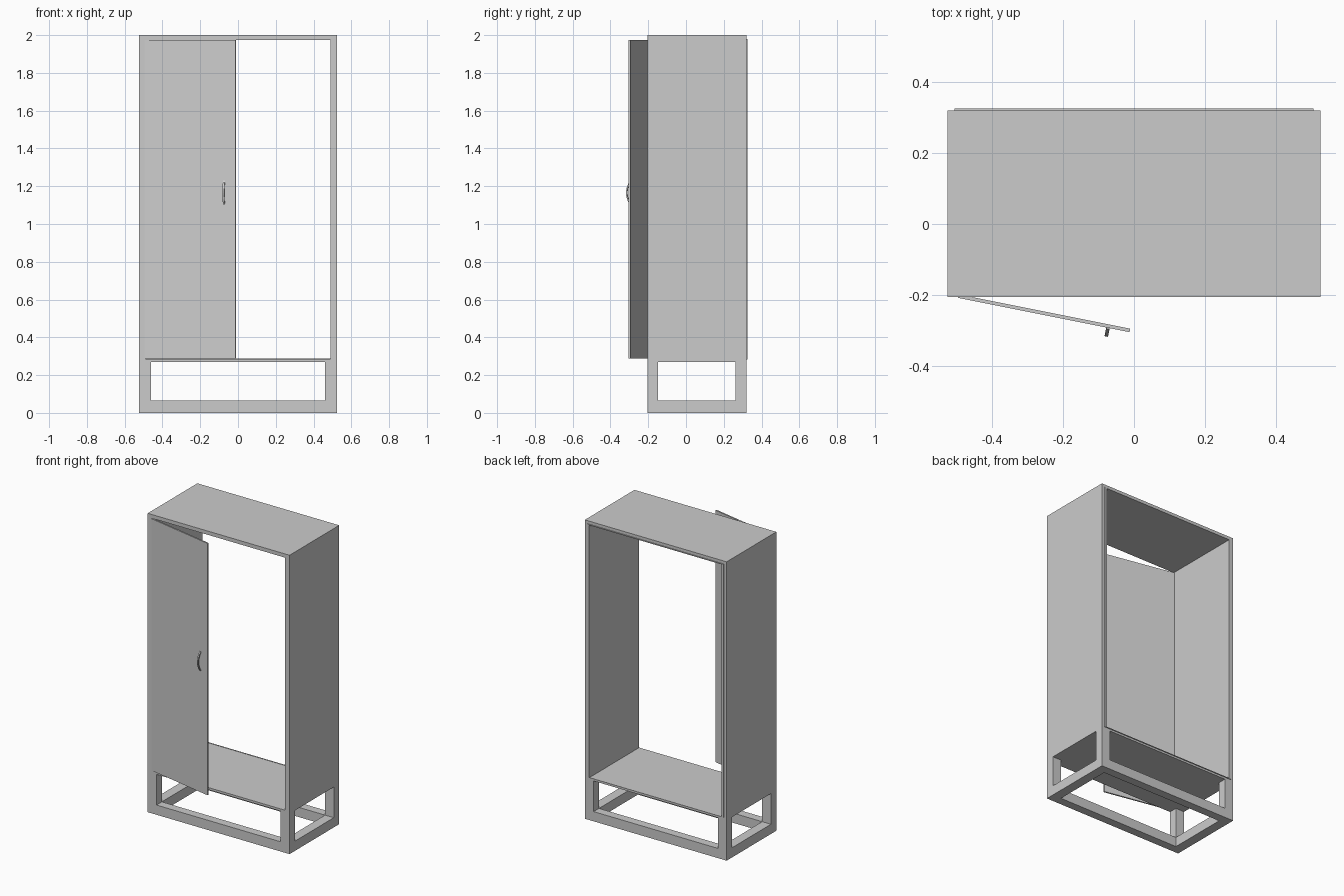
import bpy, bmesh, math
from mathutils import Matrix

if "Cube" in bpy.data.objects:
    bpy.data.objects.remove(bpy.data.objects["Cube"])

X, YF, YB, H = 0.525, -0.205, 0.32, 2.0   # carcass half width, front, back, height
FLOOR, CEIL, BAR = 0.27, 1.975, 0.065


def make(name, bm, matrix=None):
    bmesh.ops.recalc_face_normals(bm, faces=bm.faces)
    me = bpy.data.meshes.new(name)
    bm.to_mesh(me)
    bm.free()
    ob = bpy.data.objects.new(name, me)
    bpy.context.collection.objects.link(ob)
    if matrix:
        ob.matrix_world = matrix
    return ob


def box(name, x0, x1, y0, y1, z0, z1, matrix=None):
    bm = bmesh.new()
    bmesh.ops.create_cube(bm, size=1)
    bmesh.ops.scale(bm, vec=(x1 - x0, y1 - y0, z1 - z0), verts=bm.verts)
    bmesh.ops.translate(bm, vec=((x0 + x1) / 2, (y0 + y1) / 2, (z0 + z1) / 2), verts=bm.verts)
    return make(name, bm, matrix)


# Cabinet shell, open at the front and back
W = 0.49
box("top_panel", -X, X, YF, YB, CEIL, H)
box("floor_panel", -W, W, YF, YB, FLOOR, 0.285)
for side, s in (("left", -1), ("right", 1)):
    a, b = sorted((s * W, s * X))
    box(side + "_panel", a, b, YF, YB, FLOOR, CEIL)

# Thin rim around the back opening
RX, RY = 0.505, 0.325
box("back_rim_top", -RX, RX, YB, RY, CEIL, 1.98)
box("back_rim_bottom", -RX, RX, YB, RY, 0.283, 0.287)
for side, s in (("left", -1), ("right", 1)):
    a, b = sorted((s * W, s * RX))
    box("back_rim_" + side, a, b, YB, RY, 0.287, CEIL)

# Base: ring of bars on the ground with four corner legs
LY = 0.057
for end, y0, y1 in (("front", YF, YF + LY), ("back", YB - LY, YB)):
    box(end + "_base_bar", -X, X, y0, y1, 0, BAR)
    for side, s in (("left", -1), ("right", 1)):
        a, b = sorted((s * X, s * (X - BAR)))
        box(f"{end}_{side}_leg", a, b, y0, y1, BAR, FLOOR)
for side, s in (("left", -1), ("right", 1)):
    a, b = sorted((s * X, s * (X - BAR)))
    box(side + "_base_bar", a, b, YF + LY, YB - LY, 0, BAR)

# Door, slightly ajar on its left hinge
hinge = Matrix.Translation((-0.495, -0.208, 0)) @ Matrix.Rotation(math.radians(-11.3), 4, 'Z')
box("door", 0, 0.492, 0, 0.01, 0.288, 1.973, hinge)

# Bowed handle: rectangular section swept along a shallow arch
bm = bmesh.new()
N, rings = 12, []
for i in range(N + 1):
    t = -1 + 2 * i / N
    z = 1.165 + 0.065 * t
    y = -0.022 * (1 - abs(t) ** 2.0)
    rings.append([bm.verts.new((0.43 + dx, y + dy, z))
                  for dx, dy in ((-0.005, -0.003), (0.005, -0.003), (0.005, 0.004), (-0.005, 0.004))])
for r, q in zip(rings, rings[1:]):
    for k in range(4):
        j = (k + 1) % 4
        bm.faces.new((r[k], r[j], q[j], q[k]))
bm.faces.new(rings[0])
bm.faces.new(rings[-1])
make("door_handle", bm, hinge)
